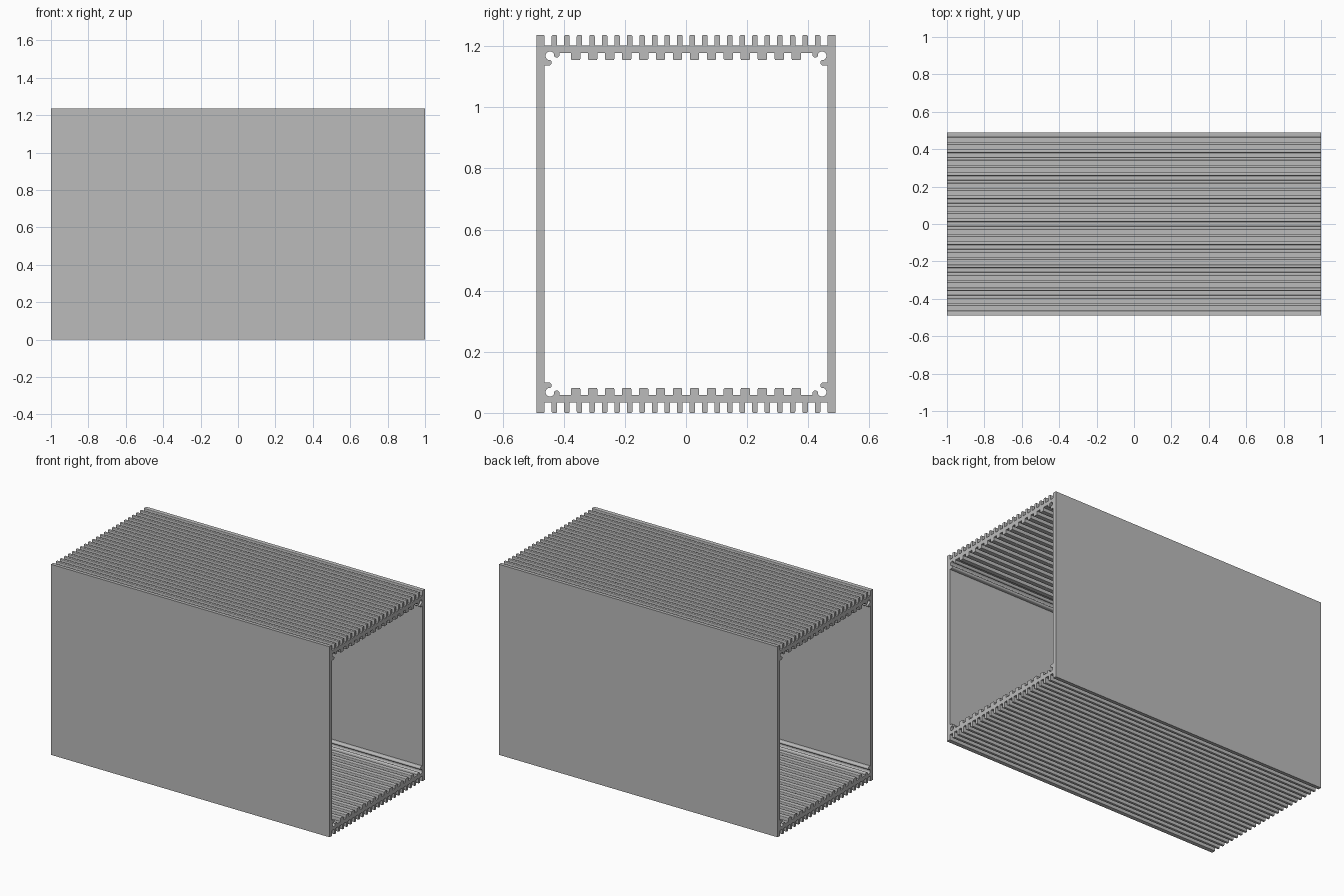
import bpy
from math import cos, sin, radians

if "Cube" in bpy.data.objects:
    bpy.data.objects.remove(bpy.data.objects["Cube"])

# Overall sizes of the extruded housing
LENGTH, WIDTH, HEIGHT = 2.0, 0.978, 1.236
MID = HEIGHT / 2
OUTER, INNER = WIDTH / 2, 0.463
GROOVE, CEILING = 1.202, 1.177          # outer and inner face of the top plate
FIN_PITCH, FIN_HALF = 0.041, 0.009
RIB_PITCH, RIB_HALF, RIB_TIP = 0.0556, 0.0155, 1.1545
HOLE, HOLE_R = (0.445, 1.168), 0.0145   # screw channel
KNOB, KNOB_R = (0.449, 1.146), 0.0095


def arc(center, r, start, end, steps):
    """Points on an arc, angles in degrees."""
    angles = [radians(start + (end - start) * i / steps) for i in range(steps + 1)]
    return [(center[0] + r * cos(a), center[1] + r * sin(a)) for a in angles]


def bar(center, half, base, tip, r=0.004):
    """Outline of a fin or rib with rounded tip corners, from low y to high y."""
    up = 1 if tip > base else -1
    right = arc((center + half - r, tip - up * r), r, 90 * up, 0, 3)
    left = [(2 * center - y, z) for y, z in reversed(right)]
    return [(center - half, base)] + left + right + [(center + half, base)]


def quarter_profile():
    # Outer cooling fins, from the middle to the corner
    pts = [(0, GROOVE)]
    for i in range(11):
        pts += bar((i + 0.5) * FIN_PITCH, FIN_HALF, GROOVE, HEIGHT)
    pts += [(INNER, GROOVE)] + arc((INNER + 0.004, HEIGHT - 0.004), 0.004, 180, 90, 3)
    # Side wall, down to mid height and back up inside
    pts += [(OUTER, HEIGHT), (OUTER, MID), (INNER, MID), (INNER, KNOB[1] - KNOB_R)]
    # Open screw channel held between two rounded lips, symmetric on the diagonal
    lip = arc(KNOB, KNOB_R, -90, -260, 10) + arc(HOLE, HOLE_R, -70, 45, 8)
    pts += lip
    pts += [(HOLE[0] + z - HOLE[1], HOLE[1] + y - HOLE[0]) for y, z in reversed(lip[:-1])]
    pts.append((pts[-1][0], CEILING))
    # Inner ribs, from the corner back to the middle
    for i in reversed(range(7)):
        pts += reversed(bar((i + 0.5) * RIB_PITCH, RIB_HALF, CEILING, RIB_TIP))
    return pts + [(0, CEILING)]


# Extrude one quarter of the section, leaving the mirror seams open
pts = quarter_profile()
n = len(pts)
verts = [(x, y, z - MID) for x in (-LENGTH / 2, LENGTH / 2) for y, z in pts]
faces = [list(range(n)), list(range(2 * n - 1, n - 1, -1))]
for i in range(n):
    j = (i + 1) % n
    on_seam = (pts[i][0] == pts[j][0] == 0) or (pts[i][1] == pts[j][1] == MID)
    if not on_seam:
        faces.append([j, i, i + n, j + n])

mesh = bpy.data.meshes.new("finned_housing")
mesh.from_pydata(verts, [], faces)
housing = bpy.data.objects.new("finned_housing", mesh)
bpy.context.collection.objects.link(housing)
housing.location.z = MID

# Bare metal
metal = bpy.data.materials.new("grey_metal")
metal.use_nodes = True
colour = (0.5, 0.5, 0.5, 1)
metal.diffuse_color = colour
metal.node_tree.nodes["Principled BSDF"].inputs["Base Color"].default_value = colour
mesh.materials.append(metal)

# Complete the section by mirroring across both seams
mirror = housing.modifiers.new("mirror", "MIRROR")
mirror.use_axis = (False, True, True)
mirror.merge_threshold = 0.0001

bpy.context.view_layer.objects.active = housing
housing.select_set(True)
bpy.ops.object.shade_smooth_by_angle(angle=radians(35))
